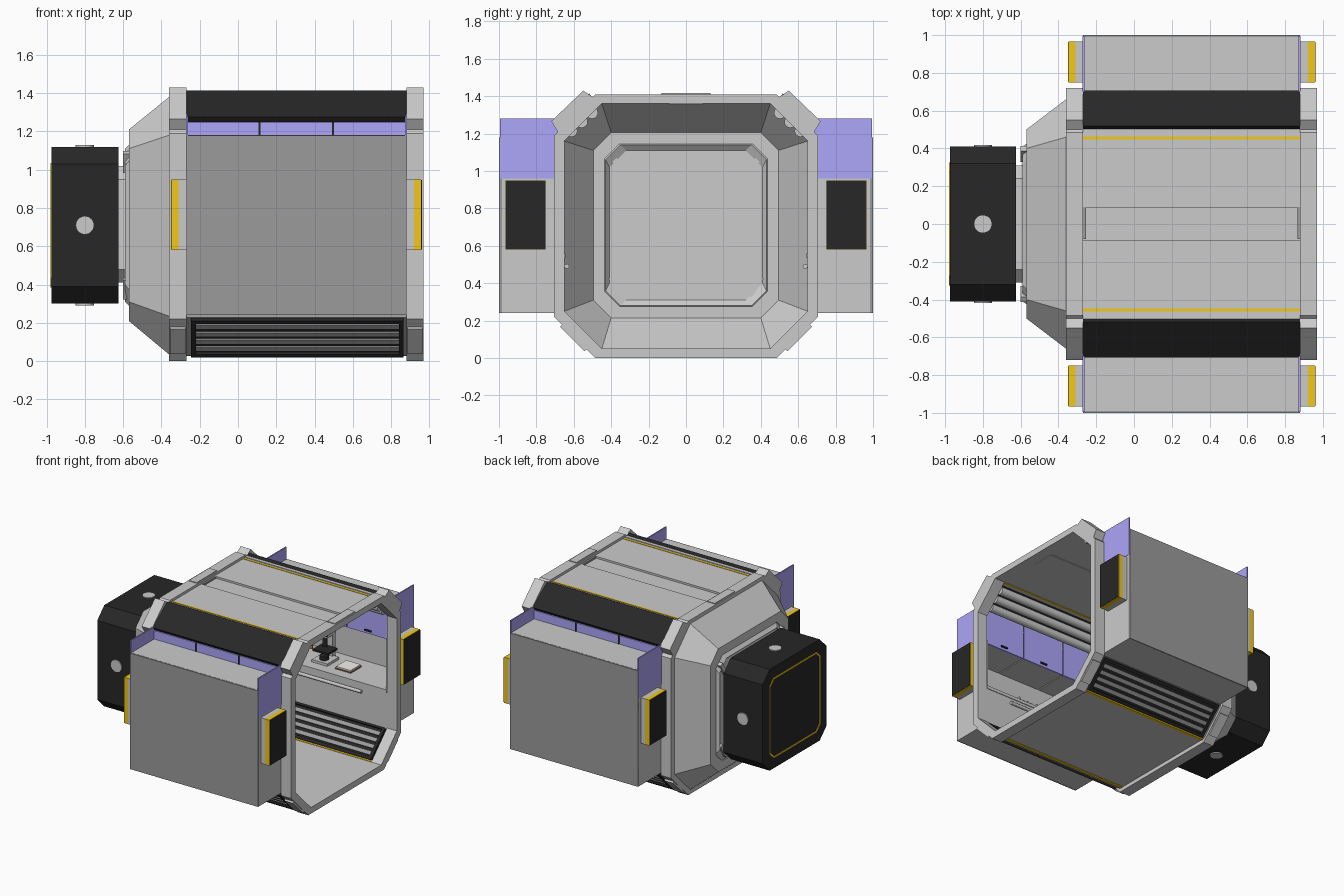
import bpy, bmesh, math
from mathutils import Vector

if "Cube" in bpy.data.objects:
    bpy.data.objects.remove(bpy.data.objects["Cube"])


def mat(name, *c):
    m = bpy.data.materials.new(name)
    m.diffuse_color = (*c, 1)
    m.use_nodes = True
    m.node_tree.nodes["Principled BSDF"].inputs["Base Color"].default_value = m.diffuse_color
    return m


BLACK = mat("black", .02, .02, .02)
DARK = mat("dark_grey", .33, .33, .33)
YELLOW = mat("yellow", .9, .58, .01)
PURPLE = mat("purple", .42, .38, .95)
PAPER = mat("paper", .9, .88, .85)
BROWN = mat("brown", .35, .13, .07)
X0, X1 = -.27, .88          # cabin between the two frames


def finish(name, bm, m):
    bmesh.ops.recalc_face_normals(bm, faces=bm.faces)
    me = bpy.data.meshes.new(name)
    bm.to_mesh(me)
    bm.free()
    ob = bpy.data.objects.new(name, me)
    bpy.context.collection.objects.link(ob)
    if m:
        me.materials.append(m)
    return ob


def loft(name, rings, m=None, loop=False, caps=True):
    """Skin rings given as (x, [(y, z), ...])."""
    bm = bmesh.new()
    vs = [[bm.verts.new((x, y, z)) for y, z in pts] for x, pts in rings]
    n = len(vs[0])
    pairs = list(zip(vs, vs[1:])) + ([(vs[-1], vs[0])] if loop else [])
    for a, b in pairs:
        for i in range(n):
            j = (i + 1) % n
            bm.faces.new((a[i], a[j], b[j], b[i]))
    if caps and not loop:
        bm.faces.new(vs[0])
        bm.faces.new(vs[-1])
    return finish(name, bm, m)


def prism(name, pts, x0, x1, m=None, s=1):
    pts = [(y * s, z) for y, z in pts]
    return loft(name, [(x0, pts), (x1, pts)], m)


def box(name, x0, x1, y0, y1, z0, z1, m=None, s=1):
    return prism(name, [(y0, z0), (y1, z0), (y1, z1), (y0, z1)], x0, x1, m, s)


def plate(name, x0, x1, p, q, t, m=None, s=1, off=0):
    """Flat plate along the line p-q in the yz plane, centred off that line by off."""
    p, q = Vector(p), Vector(q)
    d = (q - p).normalized()
    n = Vector((d.y, -d.x))
    a, b = n * (off - t / 2), n * (off + t / 2)
    return prism(name, [p + a, q + a, q + b, p + b], x0, x1, m, s)


def cyl(name, p, q, r, m=None, s=1, n=20):
    p, q = Vector((p[0], p[1] * s, p[2])), Vector((q[0], q[1] * s, q[2]))
    bm = bmesh.new()
    bmesh.ops.create_cone(bm, cap_ends=True, segments=n, radius1=r, radius2=r, depth=(q - p).length)
    ob = finish(name, bm, m)
    for f in ob.data.polygons:
        f.use_smooth = len(f.vertices) == 4
    ob.location = (p + q) / 2
    ob.rotation_euler = (q - p).to_track_quat('Z', 'Y').to_euler()
    return ob


def octa(h, z0, z1, c):
    half = [(h - c, z0), (h, z0 + c), (h, z1 - c), (h - c, z1)]
    return half + [(-y, z) for y, z in reversed(half)]


# Octagonal end frames with raised corner pads
OUT, INN = octa(.705, 0, 1.41, .22), octa(.65, .05, 1.36, .2)
for tag, a, b in (("rear", -.36, X0), ("front", X1, .97)):
    loft(tag + "_frame", [(a, OUT), (b, OUT), (b, INN), (a, INN)], loop=True)
    box(tag + "_frame_top_trim", a + .01, b - .01, -.13, .13, 1.405, 1.416)
    for s in (1, -1):
        prism(tag + "_corner_pad", [(.49, 1.39), (.55, 1.43), (.575, 1.405), (.695, 1.29),
                                    (.72, 1.265), (.68, 1.2)], a, b, None, s)
        plate(tag + "_lower_corner_pad", a + .005, b - .005, (.53, .05), (.66, .18), .02, None, s, .008)

# Tapered rear hull and closed door recess
loft("rear_hull", [(-.36, octa(.66, .035, 1.38, .2)), (-.57, octa(.5, .21, 1.21, .1)),
                   (-.57, octa(.43, .28, 1.14, .08)), (-.555, octa(.43, .28, 1.14, .08)),
                   (-.555, octa(.495, .215, 1.205, .095)), (-.35, octa(.65, .05, 1.36, .2))], loop=True)
loft("door_rim", [(-.555, octa(.435, .275, 1.145, .08)), (-.59, octa(.41, .31, 1.11, .09)),
                  (-.575, octa(.41, .31, 1.11, .09)), (-.55, octa(.43, .28, 1.14, .08))], loop=True)
loft("door", [(-.575, octa(.412, .308, 1.112, .09)), (-.59, octa(.31, .41, 1.02, .07)),
              (-.64, octa(.31, .41, 1.02, .07))])
for s in (1, -1):
    for z in (.38, 1.04):
        plate("door_clamp", -.6, -.57, (.34, z - .05), (.40, z + .05), .03, None, s)

# Black docking pod
loft("docking_pod", [(-.625, octa(.41, .30, 1.12, .09)), (-.975, octa(.41, .30, 1.12, .09))], BLACK)
a, b = octa(.325, .385, 1.035, .05), octa(.313, .397, 1.023, .045)
loft("pod_yellow_outline", [(-.97, a), (-.979, a), (-.979, b), (-.97, b)], YELLOW, loop=True)
for p, q in (((.3, 0), (.418, 0)), ((-.3, 0), (-.418, 0)), ((0, .3), (0, .418)), ((0, -.3), (0, -.418))):
    cyl("pod_port", (-.8, p[0], .71 + p[1]), (-.8, q[0], .71 + q[1]), .048, n=32)

# Roof and floor
box("roof_channel", X0, X1, -.09, .09, 1.355, 1.375)
box("floor_panel", X0, X1, -.46, .46, .03, .05)
for x in (X0, X1 - .015):
    box("roof_channel_end", x, x + .015, -.08, .09, 1.37, 1.39, DARK)

for s in (1, -1):
    box("roof_panel", X0, X1, .085, .5, 1.36, 1.39, None, s)
    box("roof_edge_rail", X0, X1, .475, .503, 1.37, 1.396, None, s)
    box("roof_yellow_strip", X0, X1, .447, .463, 1.355, 1.393, YELLOW, s)
    box("floor_yellow_strip", X0, X1, .45, .475, .027, .053, YELLOW, s)
    # upper bevel: black cover outside, tubes inside
    plate("upper_cover", X0, X1, (.50, 1.39), (.69, 1.25), .03, BLACK, s, -.015 * -1 - .03)
    for i in range(3):
        t = (i + .5) / 3
        y, z = .475 + .165 * t, 1.335 - .145 * t
        cyl("ceiling_tube", (X0, y, z), (X1, y, z), .032, None, s)
    # lower bevel grille, slatted on both sides
    p, q = Vector((.48, .035)), Vector((.68, .235))
    plate("grille_back", X0, X1, p, q, .016, DARK, s)
    for side in (.014, -.014):
        for f, g in ((.02, .1), (.9, .98)):
            plate("grille_border", -.245, .865, p.lerp(q, f), p.lerp(q, g), .03, BLACK, s, side)
        for x in (-.245, .84):
            plate("grille_border_end", x, x + .025, p.lerp(q, .1), p.lerp(q, .9), .03, BLACK, s, side)
        plate("grille_recess", -.22, .84, p.lerp(q, .1), p.lerp(q, .9), .006, BLACK, s, side * .5)
        for i in range(4):
            f = .15 + i * .19
            plate("grille_slat", -.22, .84, p.lerp(q, f), p.lerp(q, f + .11), .014, DARK, s, side)

    # Side bay: hollow box with inner wall and bench
    box("bay_outer_wall", X0, X1, .985, 1.0, .24, 1.18, DARK, s)
    box("bay_bottom", X0, X1, .655, .99, .24, .255, None, s)
    box("bay_top", X0, X1, .69, .99, 1.165, 1.181, None, s)
    box("bay_inner_wall", X0, X1, .65, .665, .24, .54, None, s)
    box("bench_top", X0, X1, .645, .99, .535, .56, None, s)
    box("bay_back_panel", X0, X1, .972, .99, .56, .96, None, s)
    cyl("hand_rail", (-.06, .637, .49), (.66, .637, .49), .013, None, s)
    for x in (0, .3, .6):
        cyl("rail_bracket", (x, .637, .49), (x, .66, .49), .008, None, s)
    for x in (X0, X1 - .015):
        box("bay_end_wall", x, x + .015, .66, .995, .245, .96, None, s)
    for x in (X0 - .002, X1 - .008):
        box("bay_purple_end", x, x + .01, .69, .995, .96, 1.28, PURPLE, s)

    # Overhead cabinets
    for i in range(3):
        x = X0 + i * (X1 - X0) / 3
        w = (X1 - X0) / 3
        box("cabinet_door", x + .004, x + w - .004, .685, .7, .95, 1.25, PURPLE, s)
        box("cabinet_bottom", x + .004, x + w - .004, .7, .975, .95, .965, None, s)
        box("cabinet_handle", x + w / 2 - .03, x + w / 2 + .03, .675, .69, .97, .982, BLACK, s)
    for i in range(1, 3):
        x = X0 + i * (X1 - X0) / 3
        box("cabinet_divider", x - .005, x + .005, .69, .705, .955, 1.25, BLACK, s)

    # End bumpers on both ends of the bay
    for tag, e, d in (("front", X1, 1), ("rear", X0, -1)):
        box(tag + "_bumper_base", e, e + d * .04, .75, .965, .58, .95, None, s)
        box(tag + "_bumper_yellow", e + d * .04, e + d * .077, .75, .965, .58, .95, YELLOW, s)
        box(tag + "_bumper_pad", e + d * .07, e + d * .08, .752, .963, .583, .947, BLACK, s)

# Microscope on the bench at the back
box("microscope_base", .15, .29, .73, .88, .56, .58)
cyl("microscope_foot", (.22, .79, .57), (.22, .79, .61), .035, BLACK)
box("microscope_stage", .15, .29, .74, .86, .645, .66, BLACK)
box("microscope_arm", .195, .245, .86, .9, .57, .78)
box("microscope_head", .19, .25, .78, .9, .755, .79)
cyl("microscope_objective", (.22, .80, .76), (.22, .80, .68), .018, BLACK)
for x in (.2, .24):
    cyl("microscope_eyepiece", (x, .79, .775), (x, .74, .82), .014, BLACK)

# Clipboard leaning on the back panel, notebook on the bench
plate("clipboard", -.1, .03, (.91, .565), (.965, .75), .008, BROWN)
plate("clipboard_paper", -.09, .02, (.911, .58), (.961, .735), .004, PAPER, 1, -.005)
plate("clipboard_paper_front", -.09, .02, (.905, .58), (.955, .735), .004, PAPER)
box("clipboard_clip", -.06, -.01, .945, .965, .735, .76, BLACK)
box("notebook_cover", .36, .50, .73, .87, .56, .568, BROWN)
box("notebook_pages", .365, .495, .735, .865, .568, .58, PAPER)

# Sample rack and flasks on the front bench
box("sample_rack", .3, .5, -.82, -.74, .6, .61)
for x in (.31, .48):
    box("rack_leg", x, x + .012, -.82, -.74, .56, .65)
for i in range(4):
    x = .345 + i * .038
    cyl("sample_tube", (x, -.78, .565), (x, -.78, .66), .011, BLACK if i % 2 else PAPER, n=12)
for x, r in ((.12, .035), (.2, .025)):
    cyl("flask", (x, -.78, .56), (x, -.78, .56 + r * 2), r, BLACK)
    cyl("flask_neck", (x, -.78, .56 + r * 2), (x, -.78, .56 + r * 3), r * .4)
